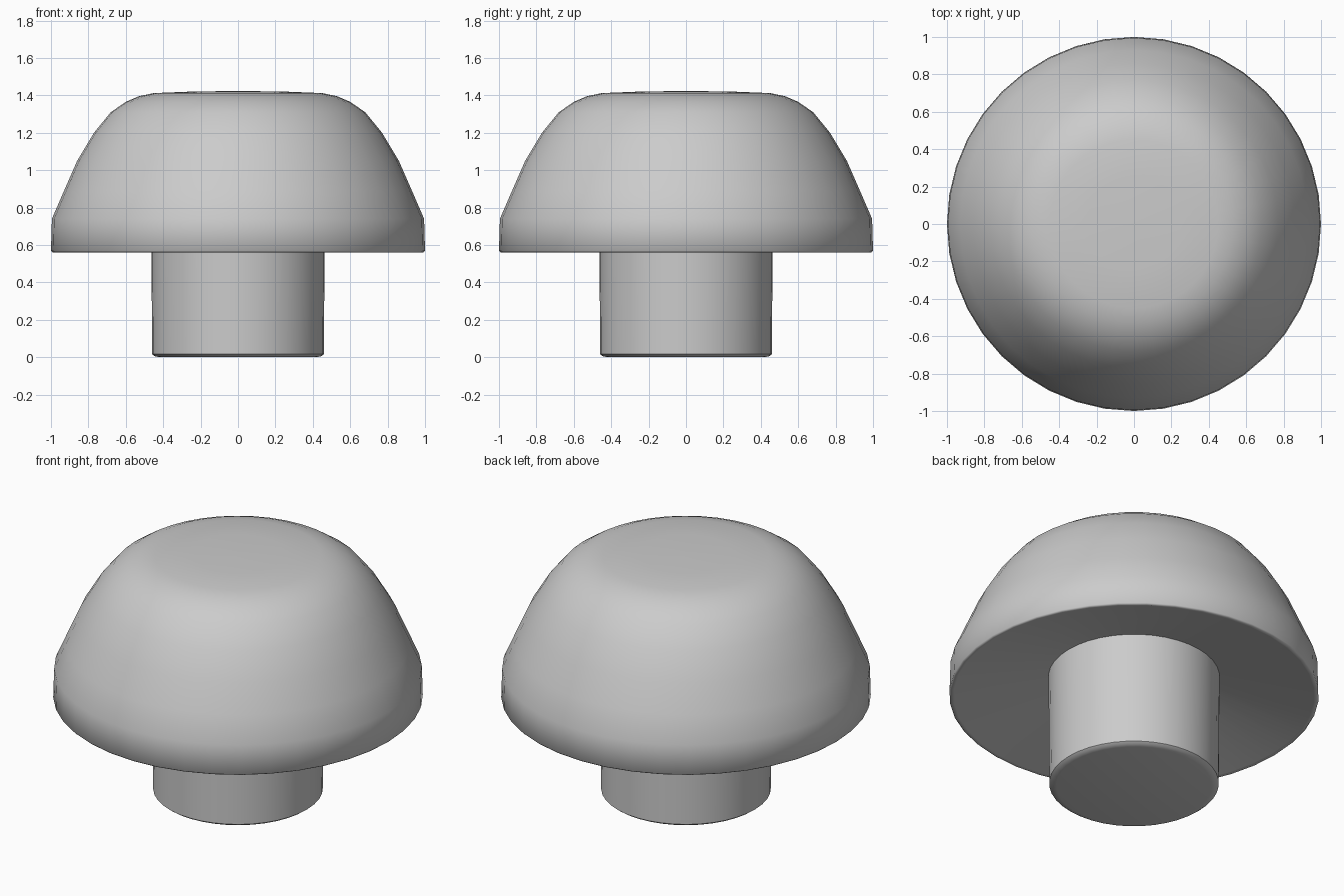
import bpy, bmesh
from math import cos, sin, pi, radians

if "Cube" in bpy.data.objects:
    bpy.data.objects.remove(bpy.data.objects["Cube"])

SIDES = 40


def lathe(name, profile, cap_start=False, cap_end=False, sharp=40):
    """Revolve (radius, z) points about z, optionally closing the ends."""
    bm = bmesh.new()
    rings = [[bm.verts.new((r * cos(2 * pi * i / SIDES), r * sin(2 * pi * i / SIDES), z))
              for i in range(SIDES)] for r, z in profile]
    for a, b in zip(rings, rings[1:]):
        for i in range(SIDES):
            j = (i + 1) % SIDES
            bm.faces.new((a[i], a[j], b[j], b[i]))
    if cap_start:
        bm.faces.new(rings[0][::-1])
    if cap_end:
        bm.faces.new(rings[-1])
    mesh = bpy.data.meshes.new(name)
    bm.to_mesh(mesh)
    bm.free()
    obj = bpy.data.objects.new(name, mesh)
    bpy.context.collection.objects.link(obj)
    bpy.context.view_layer.objects.active = obj
    obj.select_set(True)
    bpy.ops.object.shade_smooth_by_angle(angle=radians(sharp))
    obj.select_set(False)
    return obj


# Stem with a small rounded foot, running up to the recessed underside
lathe("stem", [(0.42, 0.0), (0.445, 0.005), (0.459, 0.016), (0.464, 0.68)],
      cap_start=True, sharp=50)

# Domed cap: hollowed underside, narrow lip, short rim and flattened crown
lathe("cap", [(0.464, 0.68), (0.975, 0.564), (0.992, 0.56), (1.0, 0.568), (0.995, 0.74),
              (0.93, 0.89), (0.86, 1.05), (0.77, 1.20), (0.68, 1.31), (0.60, 1.365),
              (0.53, 1.395), (0.45, 1.412), (0.25, 1.42), (0.03, 1.423)],
      cap_end=True, sharp=60)
